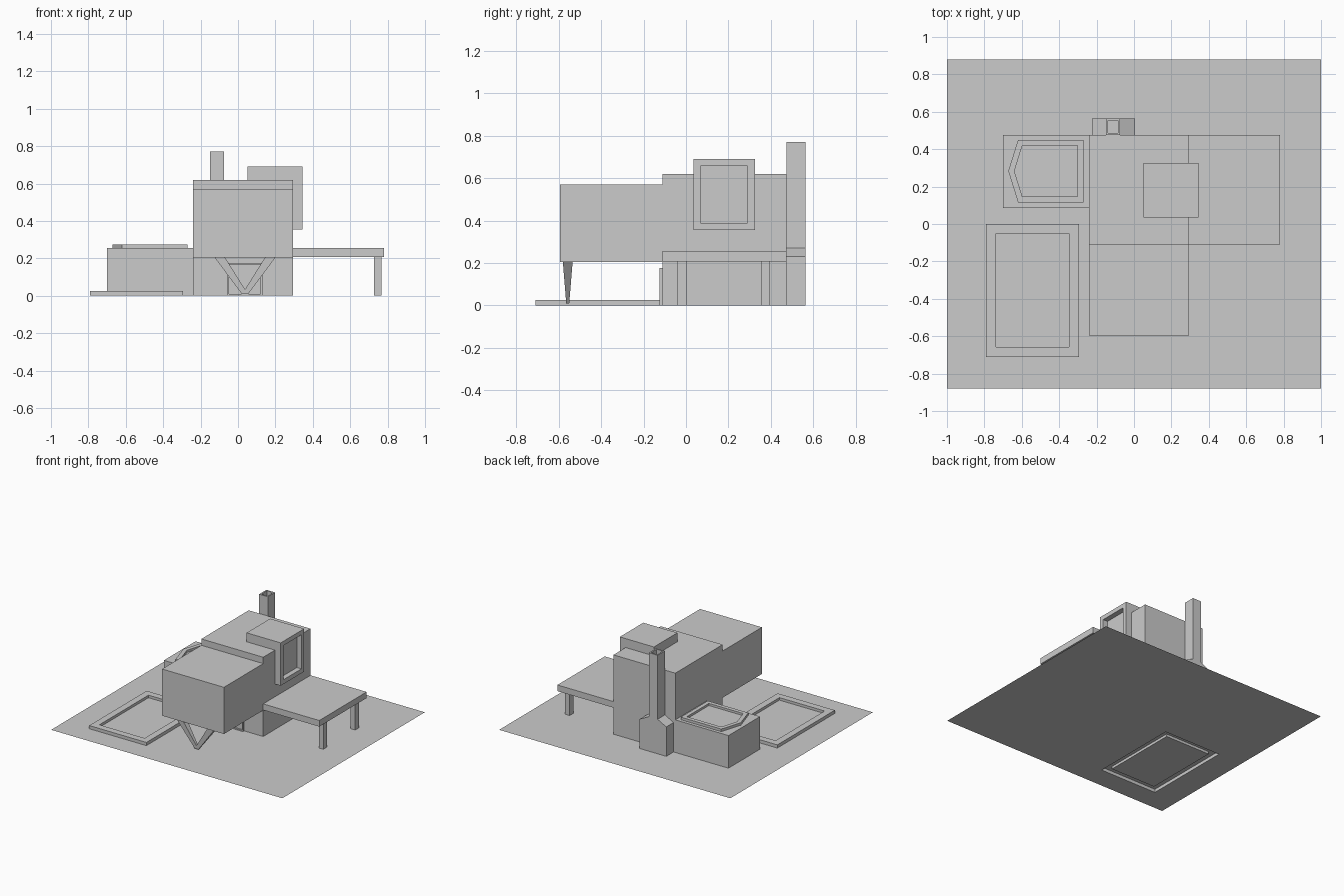
import bpy
import bmesh
from mathutils import Vector

if "Cube" in bpy.data.objects:
    bpy.data.objects.remove(bpy.data.objects["Cube"], do_unlink=True)

# Single plain grey material
grey = bpy.data.materials.new("plain_grey")
grey.use_nodes = True
COLOUR = (0.6, 0.6, 0.6, 1)
grey.diffuse_color = COLOUR
grey.node_tree.nodes["Principled BSDF"].inputs["Base Color"].default_value = COLOUR


def finish(bm, name):
    mesh = bpy.data.meshes.new(name)
    bm.to_mesh(mesh)
    bm.free()
    mesh.materials.append(grey)
    obj = bpy.data.objects.new(name, mesh)
    bpy.context.collection.objects.link(obj)
    return obj


def face_towards(bm, direction):
    d = Vector(direction)
    return max(bm.faces, key=lambda f: f.normal.dot(d))


def solid(name, outline, move, recess=None, open_base=False):
    """Extrude an outline; recess = (direction, rim width, depth)."""
    bm = bmesh.new()
    base = bm.faces.new([bm.verts.new(p) for p in outline])
    top = bmesh.ops.extrude_face_region(bm, geom=[base], use_keep_orig=True)["geom"]
    bmesh.ops.translate(bm, vec=move, verts=[v for v in top if isinstance(v, bmesh.types.BMVert)])
    bmesh.ops.recalc_face_normals(bm, faces=bm.faces)
    if recess:
        direction, rim, depth = recess
        face = face_towards(bm, direction)
        bmesh.ops.inset_individual(bm, faces=[face], thickness=rim, use_even_offset=True)
        face = bmesh.ops.extrude_discrete_faces(bm, faces=[face])["faces"][0]
        bmesh.ops.translate(bm, vec=Vector(direction) * -depth, verts=face.verts)
    if open_base:
        bm.normal_update()
        low = min(bm.faces, key=lambda f: f.calc_center_median().z)
        bmesh.ops.delete(bm, geom=[low], context='FACES')
    return finish(bm, name)


def rect(x, y, z):
    return [(x[0], y[0], z), (x[1], y[0], z), (x[1], y[1], z), (x[0], y[1], z)]


def box(name, x, y, z, **options):
    return solid(name, rect(x, y, z[0]), (0, 0, z[1] - z[0]), **options)


UP, FRONT, LEFT = (0, 0, 1), (0, -1, 0), (1, 0, 0)
POOL_X, POOL_Y = (-0.79, -0.295), (-0.71, 0.0)

# Ground sheet, open beneath the pool
bm = bmesh.new()
outer = [bm.verts.new(p) for p in rect((-1, 1), (-0.88, 0.88), 0)]
inner = [bm.verts.new(p) for p in rect(POOL_X, POOL_Y, 0)]
for i in range(4):
    j = (i + 1) % 4
    bm.faces.new((outer[i], outer[j], inner[j], inner[i]))
finish(bm, "ground")

# Garden pool with raised rim
box("pool", POOL_X, POOL_Y, (0, 0.025), recess=(UP, 0.052, 0.02), open_base=True)

# House volumes
HOUSE_X = (-0.24, 0.295)
box("main_house", HOUSE_X, (-0.11, 0.475), (0, 0.62))
box("overhanging_room", HOUSE_X, (-0.595, -0.11), (0.205, 0.57))
box("side_wing", (-0.70, -0.24), (0.085, 0.475), (0, 0.255))
box("bay_window", (0.05, 0.345), (0.035, 0.325), (0.355, 0.69), recess=(LEFT, 0.034, 0.04))
box("front_door", (-0.057, 0.13), (-0.125, -0.11), (0, 0.175), recess=(FRONT, 0.009, 0.01))

# Terrace slab on two posts
box("terrace", (0.295, 0.78), (-0.11, 0.475), (0.207, 0.255))
for n, y in enumerate((-0.02, 0.375)):
    box(f"terrace_post_{n + 1}", (0.728, 0.767), (y - 0.022, y + 0.022), (0, 0.207))

# Five-sided basin on the wing roof
basin = [(-0.27, 0.45), (-0.62, 0.45), (-0.672, 0.283), (-0.62, 0.116), (-0.27, 0.116)]
solid("roof_basin", [(x, y, 0.255) for x, y in basin], (0, 0, 0.02), recess=(UP, 0.031, 0.017))

# Chimney and its sloping-shouldered base
box("chimney", (-0.15, -0.075), (0.475, 0.565), (0, 0.77), recess=(UP, 0.011, 0.08))
base = [(-0.225, 0), (0.005, 0), (0.005, 0.23), (-0.075, 0.27), (-0.15, 0.27), (-0.225, 0.23)]
solid("chimney_base", [(x, 0.475, z) for x, z in base], (0, 0.09, 0))

# Tapered V support under the overhanging room
MID_X, MID_Y = 0.0375, -0.558
for side, name in ((-1, "right"), (1, "left")):
    bm = bmesh.new()
    foot = rect((MID_X - 0.016, MID_X + 0.016), (MID_Y - 0.007, MID_Y + 0.007), 0.008)
    head_x = MID_X + side * 0.135
    head = rect((head_x - 0.028, head_x + 0.028), (MID_Y - 0.023, MID_Y + 0.023), 0.205)
    for p in foot + head:
        bm.verts.new(p)
    bmesh.ops.convex_hull(bm, input=bm.verts)
    bmesh.ops.recalc_face_normals(bm, faces=bm.faces)
    finish(bm, f"v_support_{name}")
